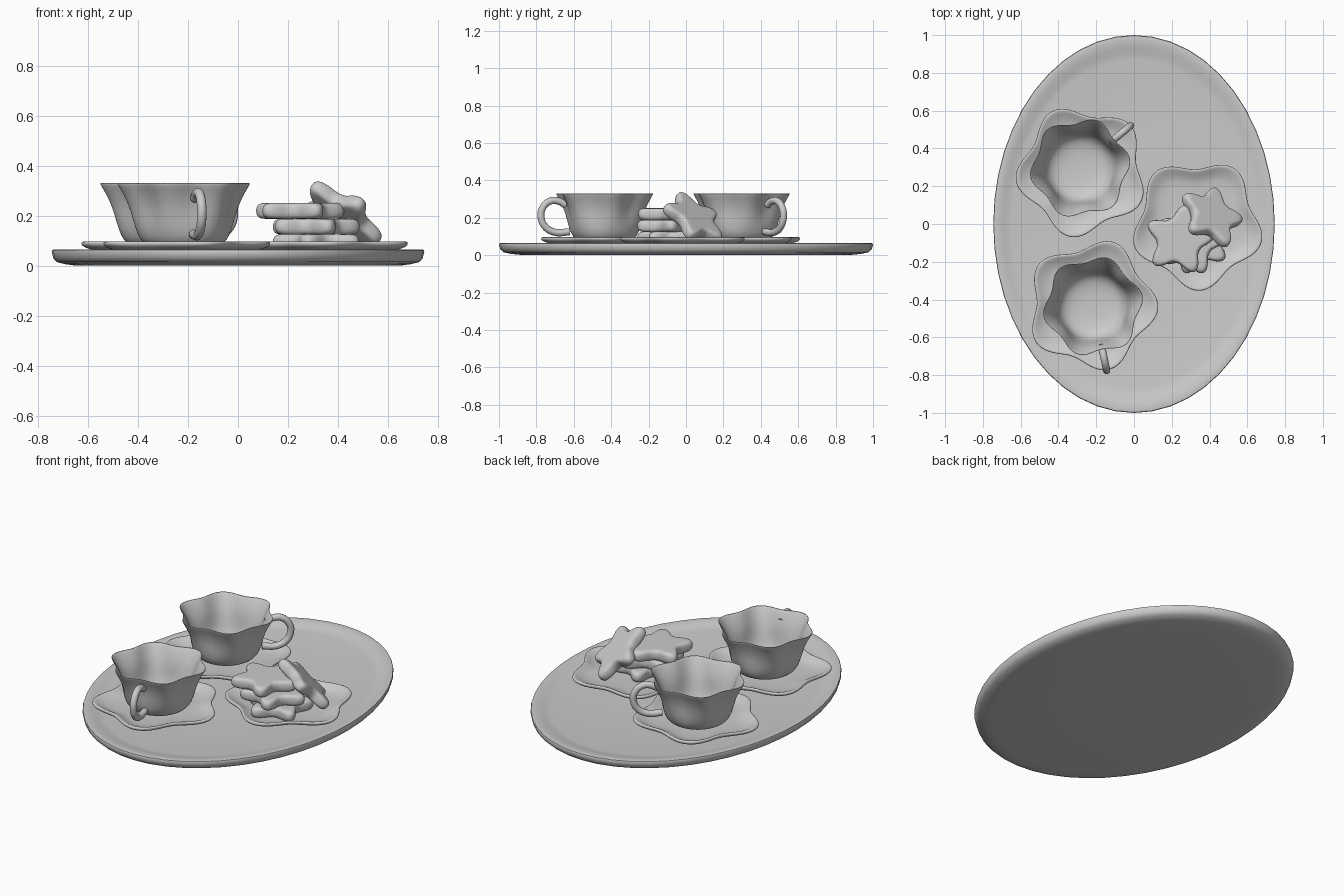
import bpy, bmesh
from math import cos, sin, pi, radians
from mathutils import Matrix, Vector

if "Cube" in bpy.data.objects:
    bpy.data.objects.remove(bpy.data.objects["Cube"])


def revolve(name, rings, radius, segs=80, matrix=Matrix(), smooth_levels=1):
    """Skin closed rings: radius(ring, angle) gives the outline, ring[1] the height."""
    bm = bmesh.new()
    loops = []
    for ring in rings:
        loop = []
        for i in range(segs):
            a = 2 * pi * i / segs
            r = radius(ring, a)
            loop.append(bm.verts.new((r * cos(a), r * sin(a), ring[1])))
        loops.append(loop)
    for lo, hi in zip(loops, loops[1:]):
        for i in range(segs):
            j = (i + 1) % segs
            bm.faces.new((lo[i], lo[j], hi[j], hi[i]))
    # close both ends with fans
    for loop, z, flip in ((loops[0], rings[0][1], True), (loops[-1], rings[-1][1], False)):
        c = bm.verts.new((0, 0, z))
        for i in range(segs):
            f = (loop[i], loop[(i + 1) % segs], c)
            bm.faces.new(f[::-1] if flip else f)
    bmesh.ops.recalc_face_normals(bm, faces=bm.faces)
    me = bpy.data.meshes.new(name)
    bm.to_mesh(me)
    bm.free()
    ob = bpy.data.objects.new(name, me)
    bpy.context.collection.objects.link(ob)
    ob.matrix_world = matrix
    bpy.ops.object.select_all(action='DESELECT')
    bpy.context.view_layer.objects.active = ob
    ob.select_set(True)
    if smooth_levels:
        ob.modifiers.new("subdivision", 'SUBSURF').levels = smooth_levels
        bpy.ops.object.shade_smooth()
    else:
        bpy.ops.object.shade_smooth_by_angle(angle=radians(50))
    return ob


def place(x, y, z, deg):
    return Matrix.Translation((x, y, z)) @ Matrix.Rotation(radians(deg), 4, 'Z')


# oval tray
tray = [(.3, 0), (.87, 0), (.93, .006), (.975, .015), (.992, .03), (1, .055), (.997, .063),
        (.985, .065), (.96, .063), (.93, .057), (.9, .049), (.87, .045), (.3, .045)]
revolve("tray", tray, lambda p, a: p[0], 48, Matrix.Diagonal((.745, 1, 1, 1)), 0)

# five-lobed saucers
saucer = [(.2, .046), (.65, .046), (.75, .05), (.9, .066), (.97, .074), (1, .085), (.995, .096),
          (.96, .097), (.91, .088), (.8, .072), (.7, .064), (.2, .062)]
for i, (x, y, deg) in enumerate([(-.275, .28, 44), (-.225, -.43, 286), (.335, 0, 56)]):
    revolve(f"saucer_{i + 1}", saucer, lambda p, a: p[0] * (.323 + .033 * cos(5 * a)),
            matrix=place(x, y, 0, deg))

# six-lobed thin cups with a bowl-shaped bottom: radius, height, lobe depth
outer = [(.05, .062, 0), (.1, .066, 0), (.14, .076, 0), (.164, .092, 0), (.182, .12, .001),
         (.194, .16, .004), (.202, .2, .008), (.211, .24, .012), (.227, .28, .015),
         (.24, .305, .017), (.254, .331, .018)]
inner = [(r - .006, z + (.006 if z < .1 else 0), l) for r, z, l in reversed(outer)]
cup = outer + inner
handle_pts = [(.214, .268), (.25, .288), (.30, .288), (.34, .25), (.348, .205),
              (.325, .152), (.27, .122), (.192, .125)]


def handle(name, matrix):
    cu = bpy.data.curves.new(name, 'CURVE')
    cu.dimensions = '3D'
    sp = cu.splines.new('BEZIER')
    sp.bezier_points.add(len(handle_pts) - 1)
    for bp, (x, z) in zip(sp.bezier_points, handle_pts):
        bp.co = (x, 0, z)
        bp.handle_left_type = bp.handle_right_type = 'AUTO'
    cu.resolution_u = 6
    cu.bevel_depth = .019
    cu.bevel_resolution = 4
    cu.use_fill_caps = True
    ob = bpy.data.objects.new(name, cu)
    bpy.context.collection.objects.link(ob)
    ob.matrix_world = matrix
    bpy.ops.object.select_all(action='DESELECT')
    bpy.context.view_layer.objects.active = ob
    ob.select_set(True)
    bpy.ops.object.convert(target='MESH')
    bpy.ops.object.shade_smooth()


for i, (x, y, deg) in enumerate([(-.285, .297, 40), (-.217, -.435, 282)]):
    m = place(x, y, 0, deg)
    # handle sits in a valley between two lobes
    revolve(f"cup_{i + 1}", cup, lambda p, a: p[0] - p[2] * cos(6 * a), 96, m)
    handle(f"cup_{i + 1}_handle", m)

# star biscuits: puffy edge made of inset rings
h = .032
edge = [(.08, -h), (.03, -h), (.016, -.031), (.005, -.023), (0, -.01),
        (0, .01), (.005, .023), (.016, .031), (.03, h), (.08, h)]


def star_radius(p, a):
    t = .5 + .5 * cos(5 * a)
    r = .121 + .067 * t ** 1.5
    return r * (1 - p[0] / .14)


tilt = Vector((.49, .51, .71)).normalized()
tip = Vector((-.1, -.072, .121))
tip = (tip - tilt * tip.dot(tilt)).normalized()
side = tilt.cross(tip)
leaning = Matrix.Translation((.41, .04, .196)) @ Matrix((tip, side, tilt)).transposed().to_4x4()
poses = [place(.325, -.08, .094, 38), place(.30, -.085, .156, 3), place(.24, -.085, .219, 8), leaning]
for i, m in enumerate(poses):
    revolve(f"star_biscuit_{i + 1}", edge, star_radius, matrix=m)
